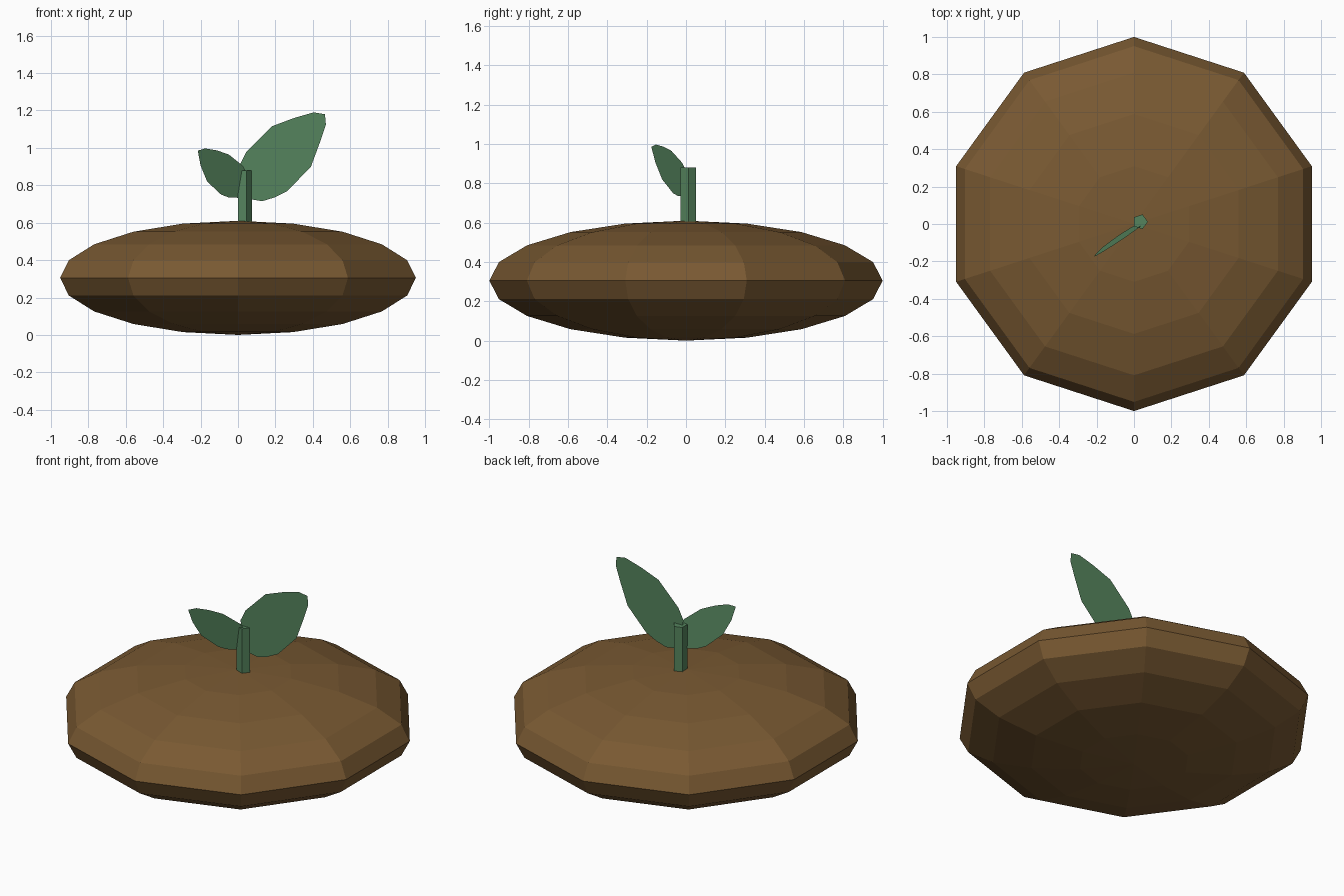
import bpy, math

if "Cube" in bpy.data.objects:
    bpy.data.objects.remove(bpy.data.objects["Cube"])


def material(name, rgb):
    m = bpy.data.materials.new(name)
    m.diffuse_color = (*rgb, 1)
    m.use_nodes = True
    m.node_tree.nodes["Principled BSDF"].inputs["Base Color"].default_value = m.diffuse_color
    return m


soil = material("soil", (0.19, 0.10, 0.032))
green = material("leaf_green", (0.09, 0.23, 0.11))


def finish(obj, name, mat):
    obj.name = name
    obj.data.materials.append(mat)
    return obj


def leaf(name, outline, depth):
    """Flat leaf from a front-view (x, z) outline; depth gives y."""
    mesh = bpy.data.meshes.new(name)
    mesh.from_pydata([(x, depth(x, z), z) for x, z in outline], [],
                     [range(len(outline))])
    obj = bpy.data.objects.new(name, mesh)
    bpy.context.collection.objects.link(obj)
    return finish(obj, name, green)


# Flattened soil mound
bpy.ops.mesh.primitive_uv_sphere_add(segments=10, ring_count=10, radius=1,
                                     location=(0, 0, 0.305))
mound = finish(bpy.context.object, "soil_mound", soil)
for v in mound.data.vertices:
    v.co.z *= 0.305

# Five-sided stem, sunk slightly into the mound
bottom, top = 0.55, 0.88
bpy.ops.mesh.primitive_cylinder_add(vertices=5, radius=0.041, depth=top - bottom,
                                    location=(0.033, 0.012, (top + bottom) / 2))
stem = finish(bpy.context.object, "stem", green)
a = math.atan2(stem.data.vertices[0].co.y, stem.data.vertices[0].co.x)
stem.rotation_euler.z = -a

# Large leaf, facing the front
leaf("large_leaf",
     [(0.04, 0.76), (0.07, 0.725), (0.13, 0.715), (0.195, 0.735), (0.265, 0.77),
      (0.39, 0.90), (0.44, 1.035), (0.47, 1.125), (0.465, 1.18), (0.405, 1.19),
      (0.30, 1.16), (0.18, 1.115), (0.045, 0.98), (0.01, 0.91), (0.02, 0.85)],
     lambda x, z: 0.01)

# Small leaf, turned towards the front left
leaf("small_leaf",
     [(0.025, 0.75), (0.003, 0.733), (-0.05, 0.735), (-0.09, 0.75), (-0.165, 0.82),
      (-0.20, 0.905), (-0.215, 0.985), (-0.175, 0.997), (-0.115, 0.987),
      (-0.05, 0.965), (0.025, 0.905), (0.04, 0.88), (0.038, 0.80)],
     lambda x, z: 0.6 * (x - 0.02) - 0.15 * (z - 0.75))
